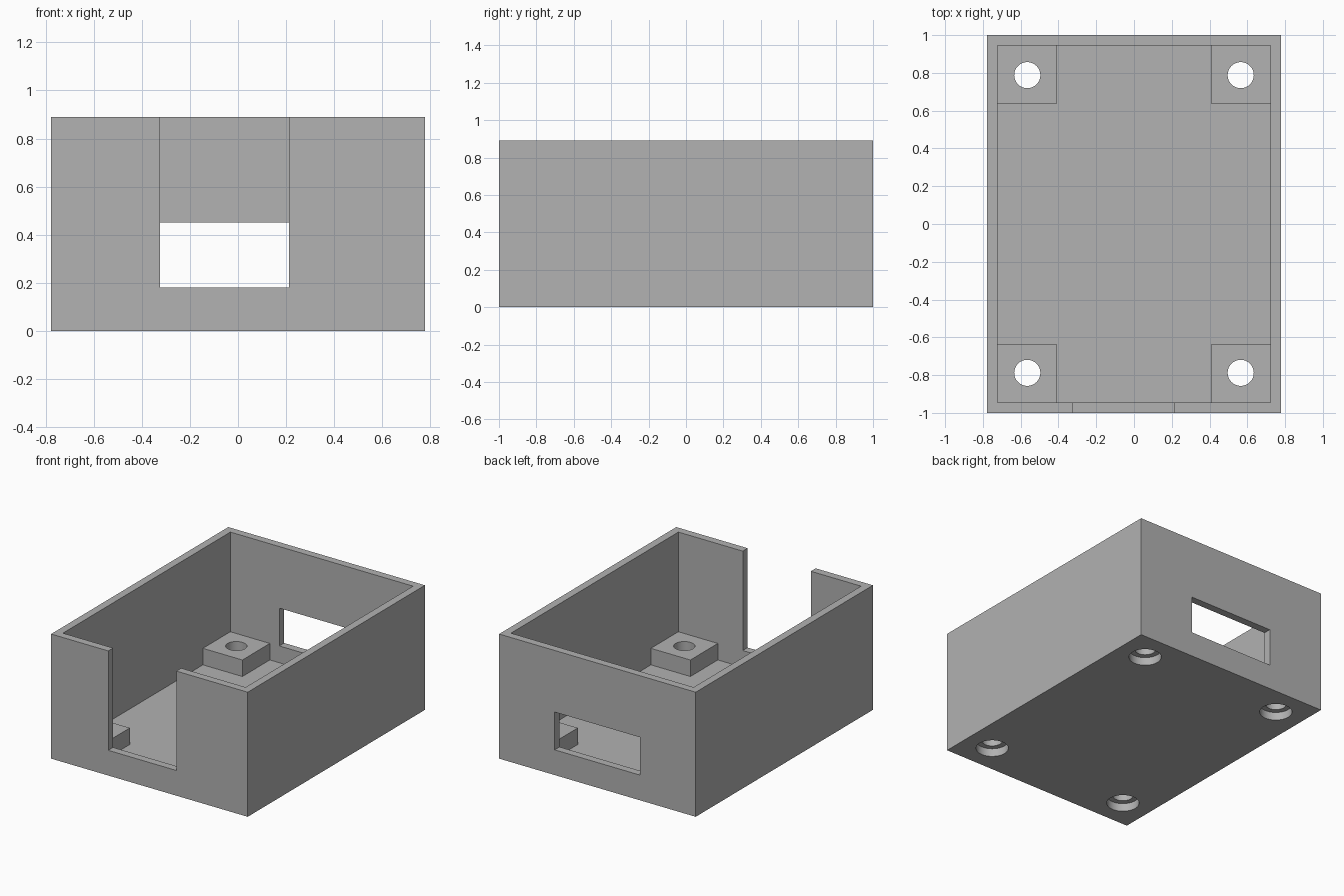
import bpy
import bmesh
from mathutils import Matrix, Vector

if "Cube" in bpy.data.objects:
    bpy.data.objects.remove(bpy.data.objects["Cube"], do_unlink=True)

HALF_X, HALF_Y, HEIGHT = 0.777, 1.0, 0.89
WALL, FLOOR = 0.055, 0.06
SILL = 0.18            # height of both openings and of the standoffs
POST_X, POST_Y = 0.41, 0.635
HOLE_X, HOLE_Y = 0.565, 0.788

grey = bpy.data.materials.new("plastic_grey")
grey.use_nodes = True
grey.diffuse_color = (0.445, 0.445, 0.445, 1)
grey.node_tree.nodes["Principled BSDF"].inputs["Base Color"].default_value = grey.diffuse_color


def finish(name, bm):
    mesh = bpy.data.meshes.new(name)
    bm.to_mesh(mesh)
    bm.free()
    mesh.materials.append(grey)
    obj = bpy.data.objects.new(name, mesh)
    bpy.context.collection.objects.link(obj)
    return obj


def box(name, low, high):
    low, high = Vector(low), Vector(high)
    bm = bmesh.new()
    place = Matrix.Translation((low + high) / 2) @ Matrix.Diagonal((*(high - low), 1))
    bmesh.ops.create_cube(bm, size=1, matrix=place)
    return finish(name, bm)


def cylinder(name, x, y, radius, low, high):
    bm = bmesh.new()
    bmesh.ops.create_cone(bm, cap_ends=True, segments=64, radius1=radius, radius2=radius,
                          depth=high - low, matrix=Matrix.Translation((x, y, (low + high) / 2)))
    return finish(name, bm)


def combine(target, tool, operation):
    tool.hide_render = True
    mod = target.modifiers.new(operation.lower(), "BOOLEAN")
    mod.operation, mod.object, mod.solver = operation, tool, "EXACT"
    bpy.context.view_layer.objects.active = target
    bpy.ops.object.modifier_apply(modifier=mod.name)
    bpy.data.objects.remove(tool, do_unlink=True)


# Open-topped enclosure
case = box("enclosure_case", (-HALF_X, -HALF_Y, 0), (HALF_X, HALF_Y, HEIGHT))
inner_x, inner_y = HALF_X - WALL, HALF_Y - WALL
combine(case, box("cavity", (-inner_x, -inner_y, FLOOR), (inner_x, inner_y, HEIGHT + 0.2)), "DIFFERENCE")

# Front notch open to the rim, and rear window
combine(case, box("front_notch", (-0.325, -1.2, SILL), (0.213, -0.9, HEIGHT + 0.2)), "DIFFERENCE")
combine(case, box("rear_window", (-0.335, 0.9, SILL), (0.338, 1.2, 0.45)), "DIFFERENCE")

# Corner standoffs with a screw hole and a counterbore underneath
for sx in (-1, 1):
    for sy in (-1, 1):
        xs = sorted((sx * POST_X, sx * (inner_x + WALL / 2)))
        ys = sorted((sy * POST_Y, sy * (inner_y + WALL / 2)))
        combine(case, box("standoff", (xs[0], ys[0], FLOOR / 2), (xs[1], ys[1], SILL - 0.002)), "UNION")
        x, y = sx * HOLE_X, sy * HOLE_Y
        combine(case, cylinder("screw_hole", x, y, 0.069, -0.1, 0.3), "DIFFERENCE")
        combine(case, cylinder("counterbore", x, y, 0.107, -0.1, FLOOR - 0.002), "DIFFERENCE")

# Smooth hole walls, crisp box edges
bpy.ops.object.select_all(action="DESELECT")
case.select_set(True)
bpy.context.view_layer.objects.active = case
bpy.ops.object.shade_smooth_by_angle()
